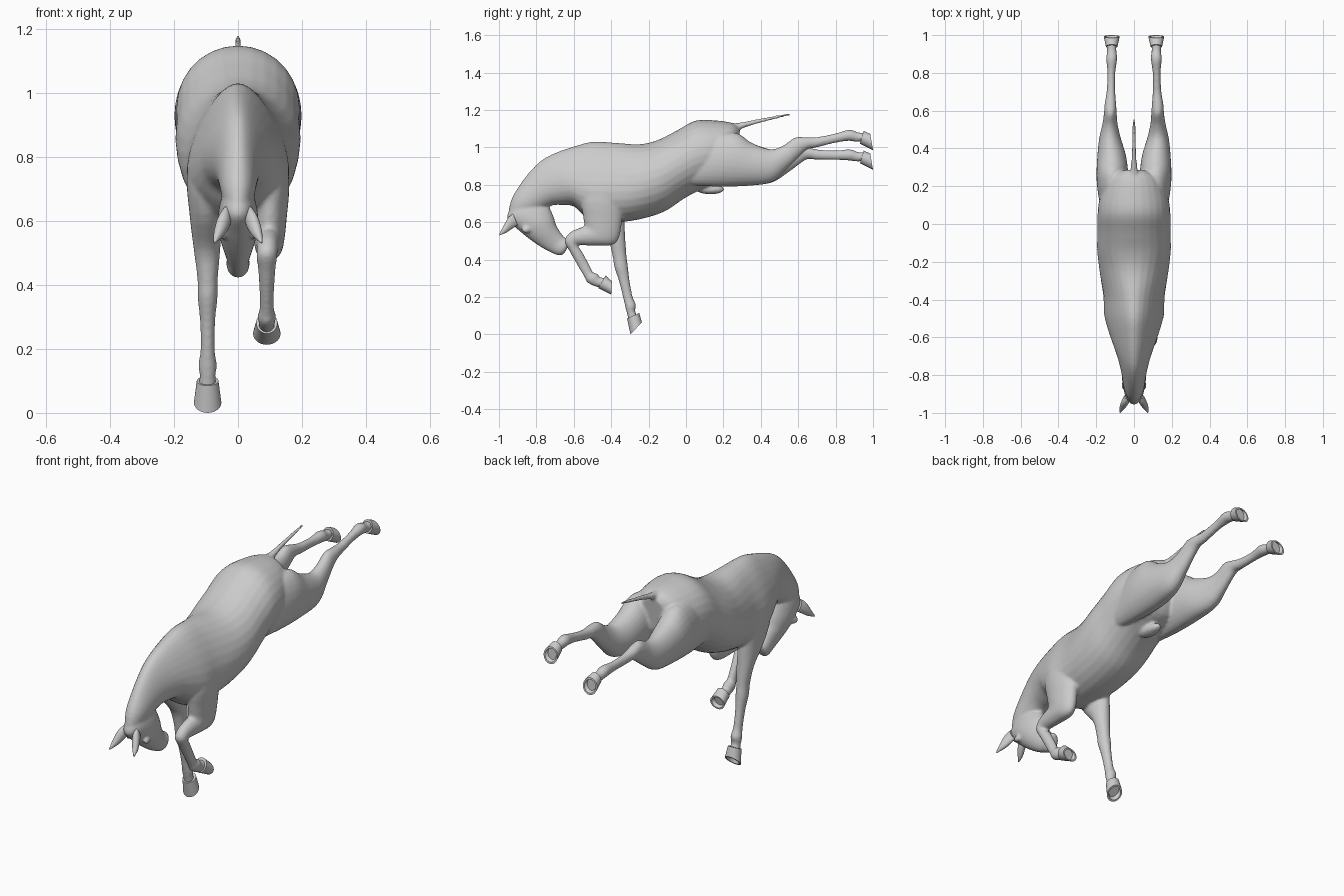
import bpy, bmesh, math
from mathutils import Vector


# Loft through sections (top_y, top_z, bottom_y, bottom_z, half_width, x, top_taper)
def loft(name, sections, steps=4, sides=28):
    s = [Vector((list(v) + [0, 0])[:7]) for v in sections]
    rows = []
    for i in range(len(s) - 1):
        a, b, c, d = s[max(i - 1, 0)], s[i], s[i + 1], s[min(i + 2, len(s) - 1)]
        for j in range(steps):
            t = j / steps
            if steps == 1:
                rows.append(b)
            else:
                rows.append(0.5 * (2 * b + (c - a) * t + (2 * a - 5 * b + 4 * c - d) * t * t
                                   + (3 * b - a - 3 * c + d) * t ** 3))
    rows.append(s[-1])
    bm = bmesh.new()
    rings = []
    for ty, tz, by, bz, w, x, k in rows:
        ring = []
        for n in range(sides):
            q = 2 * math.pi * n / sides
            co, si = math.cos(q), math.sin(q)
            ring.append(bm.verts.new((x + w * si * (1 - k * co),
                                      (ty + by) / 2 + (ty - by) / 2 * co,
                                      (tz + bz) / 2 + (tz - bz) / 2 * co)))
        rings.append(ring)
    for r, q in zip(rings, rings[1:]):
        for n in range(sides):
            m = (n + 1) % sides
            bm.faces.new((r[n], r[m], q[m], q[n]))
    bm.faces.new(rings[0])
    bm.faces.new(rings[-1])
    bmesh.ops.recalc_face_normals(bm, faces=bm.faces)
    me = bpy.data.meshes.new(name)
    bm.to_mesh(me)
    bm.free()
    ob = bpy.data.objects.new(name, me)
    bpy.context.collection.objects.link(ob)
    return ob


def ball(name, loc, size, rot=(0, 0, 0)):
    bpy.ops.mesh.primitive_uv_sphere_add(segments=20, ring_count=12, location=loc, rotation=rot)
    ob = bpy.context.object
    ob.name, ob.scale = name, size
    return ob


def smooth(ob, angle=40):
    bpy.ops.object.select_all(action='DESELECT')
    ob.select_set(True)
    bpy.context.view_layer.objects.active = ob
    bpy.ops.object.shade_smooth_by_angle(angle=math.radians(angle))


# Hoof: coronet, flared wall, hollow sole
def hoof(name, coronet, sole):
    c, s = Vector(coronet), Vector(sole)
    mid = (s[0] + s[2]) / 2, (s[1] + s[3]) / 2
    rim = [mid[i % 2] + (s[i] - mid[i % 2]) * 0.8 for i in range(4)] + [s[4] * 0.8, s[5]]
    cup = [rim[i] + (c[i] - s[i]) * 0.25 for i in range(4)] + [s[4] * 0.6, s[5]]
    smooth(loft(name, [c, s, rim, cup], steps=1))


parts = []

# Trunk and neck, rump to poll
parts.append(loft("trunk", [
    (.288, 1.10, .27, .92, .07), (.25, 1.13, .22, .83, .145), (.15, 1.145, .12, .79, .182),
    (.05, 1.143, .05, .76, .193), (-.05, 1.09, -.02, .72, .193), (-.15, 1.04, -.12, .655, .195),
    (-.25, 1.017, -.25, .615, .182, 0, .1), (-.38, 1.025, -.38, .597, .158, 0, .25),
    (-.50, 1.03, -.47, .595, .15, 0, .35), (-.60, 1.005, -.55, .64, .128, 0, .35),
    (-.70, .97, -.60, .685, .105, 0, .35), (-.78, .925, -.66, .692, .083, 0, .3),
    (-.86, .84, -.715, .69, .067, 0, .2), (-.93, .73, -.77, .665, .055), (-.95, .65, -.81, .63, .04)]))

# Head, poll to muzzle
parts.append(loft("head", [
    (-.93, .69, -.80, .70, .04), (-.957, .62, -.74, .69, .056), (-.90, .562, -.708, .63, .064),
    (-.84, .512, -.692, .58, .056), (-.78, .47, -.67, .545, .043), (-.73, .442, -.65, .52, .035),
    (-.68, .422, -.622, .505, .036), (-.652, .43, -.628, .475, .022)]))
for sx in (-1, 1):
    parts.append(ball("brow", (sx * .053, -.855, .56), (.014, .024, .018)))

# Hind legs, both kicked back, the left one lower
HIND = [(.10, 1.06, -.01, .80, .05, .12), (.26, 1.08, .17, .79, .082, .115),
        (.35, 1.025, .34, .795, .078, .117), (.45, .99, .46, .815, .057, .127),
        (.52, 1.01, .54, .885, .04, .127), (.58, 1.052, .61, .955, .033, .125),
        (.63, 1.055, .65, .99, .03, .125), (.70, 1.055, .70, 1.0, .023, .122),
        (.80, 1.075, .80, 1.025, .021, .12), (.875, 1.095, .87, 1.035, .029, .118),
        (.92, 1.08, .905, 1.03, .025, .118), (.955, 1.08, .94, 1.03, .026, .118)]
HIND_HOOF = [(.95, 1.088, .93, 1.02, .031, .118), (.985, 1.072, 1.0, .985, .042, .118)]


def kick(rows, side):
    def drop(y):
        return 0.105 * min(max((y - .45) / .4, 0), 1) if side < 0 else 0
    return [(a, b - drop(a), c, d - drop(c), w, side * x) for a, b, c, d, w, x in rows]


for side, word in ((-1, "left"), (1, "right")):
    parts.append(loft("hind_leg_" + word, kick(HIND, side)))
    hoof("hind_hoof_" + word, *kick(HIND_HOOF, side))

# Planted front leg
parts.append(loft("front_leg_left", [
    (-.50, .88, -.37, .88, .03, -.10), (-.55, .74, -.34, .76, .055, -.105),
    (-.51, .62, -.33, .63, .052, -.10), (-.42, .51, -.325, .52, .042, -.097),
    (-.393, .42, -.318, .42, .032, -.095), (-.383, .36, -.31, .36, .031, -.095),
    (-.36, .29, -.302, .29, .024, -.095), (-.337, .20, -.285, .20, .022, -.095),
    (-.323, .14, -.268, .16, .029, -.095), (-.315, .11, -.272, .125, .025, -.095),
    (-.305, .07, -.26, .10, .028, -.095)]))
hoof("front_hoof_left", (-.315, .085, -.25, .115, .034, -.095), (-.297, 0, -.236, .065, .043, -.095))

# Folded front leg
parts.append(loft("front_leg_right", [
    (-.50, .88, -.37, .88, .03, .10), (-.56, .74, -.34, .74, .055, .105),
    (-.55, .63, -.345, .58, .052, .10), (-.545, .58, -.38, .485, .046, .097),
    (-.575, .568, -.49, .475, .04, .095), (-.62, .545, -.585, .478, .033, .092),
    (-.65, .50, -.578, .468, .032, .09), (-.62, .44, -.56, .45, .027, .09),
    (-.575, .36, -.52, .378, .022, .09), (-.545, .31, -.495, .33, .023, .09),
    (-.527, .278, -.475, .327, .029, .09), (-.49, .258, -.458, .305, .025, .09),
    (-.455, .25, -.425, .305, .027, .09)]))
hoof("front_hoof_right", (-.47, .248, -.43, .315, .033, .09), (-.40, .213, -.395, .283, .043, .09))

# Tail stump and sheath
parts.append(loft("tail", [
    (.24, 1.13, .25, 1.07, .03), (.29, 1.133, .30, 1.10, .018),
    (.40, 1.155, .403, 1.133, .011), (.555, 1.184, .557, 1.170, .007)]))
parts.append(ball("sheath", (0, .13, .775), (.035, .075, .026)))

# Fuse the parts into one smooth skin
bpy.ops.object.select_all(action='DESELECT')
for p in parts:
    p.select_set(True)
skin = parts[0]
bpy.context.view_layer.objects.active = skin
bpy.ops.object.join()
skin.name = "horse_body"
rm = skin.modifiers.new("fuse", 'REMESH')
rm.mode, rm.voxel_size, rm.use_smooth_shade = 'VOXEL', 0.0075, True
sm = skin.modifiers.new("soften", 'SMOOTH')
sm.factor, sm.iterations = 0.5, 5

# Ears
for side, word in ((-1, "left"), (1, "right")):
    smooth(loft("ear_" + word, [
        (-.925, .645, -.90, .585, .016, side * .036), (-.952, .622, -.93, .565, .021, side * .046),
        (-.978, .575, -.96, .545, .016, side * .06), (-1.0, .535, -.996, .53, .003, side * .073)]), 60)
